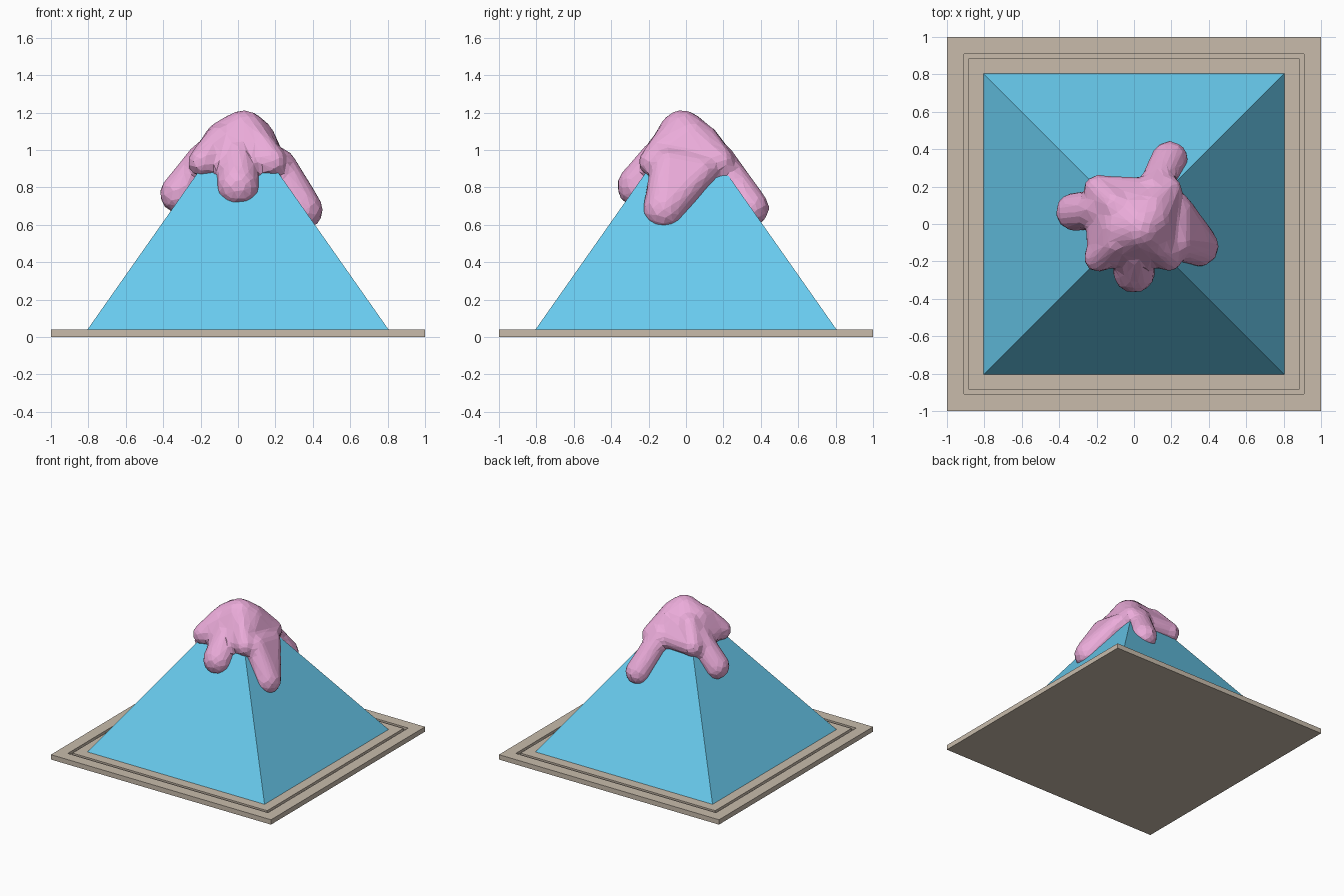
import bpy, bmesh
from mathutils import Matrix, Vector

if "Cube" in bpy.data.objects:
    bpy.data.objects.remove(bpy.data.objects["Cube"])


def add_object(name, bm, color):
    bmesh.ops.recalc_face_normals(bm, faces=bm.faces)
    me = bpy.data.meshes.new(name)
    bm.to_mesh(me)
    bm.free()
    ob = bpy.data.objects.new(name, me)
    bpy.context.collection.objects.link(ob)
    mat = bpy.data.materials.new(name + "_color")
    mat.diffuse_color = (*color, 1)
    mat.use_nodes = True
    mat.node_tree.nodes["Principled BSDF"].inputs["Base Color"].default_value = mat.diffuse_color
    me.materials.append(mat)
    return ob


def square_loft(name, profile, color):
    """Stack square rings given as (half width, z); close both ends."""
    bm = bmesh.new()
    rings = [[bm.verts.new((sx * h, sy * h, z))
              for sx, sy in ((-1, -1), (1, -1), (1, 1), (-1, 1))]
             for h, z in profile]
    for a, b in zip(rings, rings[1:]):
        for i in range(4):
            j = (i + 1) % 4
            bm.faces.new((a[i], a[j], b[j], b[i]))
    bm.faces.new(rings[0][::-1])
    bm.faces.new(rings[-1])
    return add_object(name, bm, color)


def blob_hull(bm, balls):
    """Add the convex hull around a set of (x, y, z, radius) balls."""
    tmp = bmesh.new()
    for x, y, z, r in balls:
        bmesh.ops.create_icosphere(tmp, subdivisions=3, radius=r,
                                   matrix=Matrix.Translation((x, y, z)))
    res = bmesh.ops.convex_hull(tmp, input=tmp.verts)
    junk = [v for v in tmp.verts if not any(f.is_valid for f in v.link_faces)]
    junk += [g for g in res["geom_interior"] if isinstance(g, bmesh.types.BMVert)]
    bmesh.ops.delete(tmp, geom=list(set(junk)), context="VERTS")
    me = bpy.data.meshes.new("hull_tmp")
    tmp.to_mesh(me)
    tmp.free()
    bm.from_mesh(me)
    bpy.data.meshes.remove(me)


# Base slab with a thin square groove
square_loft("base_slab", [(1, 0), (1, .04), (.91, .04), (.91, .02),
                          (.885, .02), (.885, .04)], (.58, .50, .41))

# Pyramid
bm = bmesh.new()
bmesh.ops.create_cone(bm, cap_ends=True, segments=4, radius1=.805 * 2 ** .5,
                      radius2=0, depth=1.145,
                      matrix=Matrix.Translation((0, 0, .04 + 1.145 / 2))
                      @ Matrix.Rotation(.7853982, 4, "Z"))
add_object("pyramid", bm, (.14, .60, .86))

# Melted topping: cap, corner lobes and four drips
bm = bmesh.new()
blob_hull(bm, [(.03, -.02, 1.09, .125), (-.06, -.03, 1.04, .125),
               (.07, .02, 1.05, .13),
               (-.18, -.16, .94, .075), (.17, -.16, .94, .075),
               (.18, .17, .94, .075), (-.17, .18, .94, .08)])
for x, y in ((-.19, -.18), (.185, -.175), (.18, .18), (-.19, .185)):
    blob_hull(bm, [(x, y, .935, .08), (x * .5, y * .5, 1.06, .08)])
blob_hull(bm, [(0, -.15, .95, .10), (0, -.245, .82, .115)])            # front
blob_hull(bm, [(0, -.245, .82, .115), (0, -.255, .805, .115)])
blob_hull(bm, [(.22, -.10, .92, .09), (.23, .09, .89, .08),
               (.345, -.12, .68, .11)])                                # right
blob_hull(bm, [(.10, .17, .95, .09), (.19, .345, .69, .10)])           # back
blob_hull(bm, [(-.17, .08, .95, .10), (-.315, .065, .765, .105)])      # left
topping = add_object("melted_topping", bm, (.83, .41, .70))

# Merge the lobes, soften them and reduce to broad facets
bpy.context.view_layer.objects.active = topping
topping.select_set(True)
m = topping.modifiers.new("merge", "REMESH")
m.mode, m.voxel_size = "VOXEL", .02
m = topping.modifiers.new("soften", "SMOOTH")
m.factor, m.iterations = .5, 6
m = topping.modifiers.new("facet", "DECIMATE")
m.ratio = .11
for name in ("merge", "soften", "facet"):
    bpy.ops.object.modifier_apply(modifier=name)
for p in topping.data.polygons:
    p.use_smooth = False
